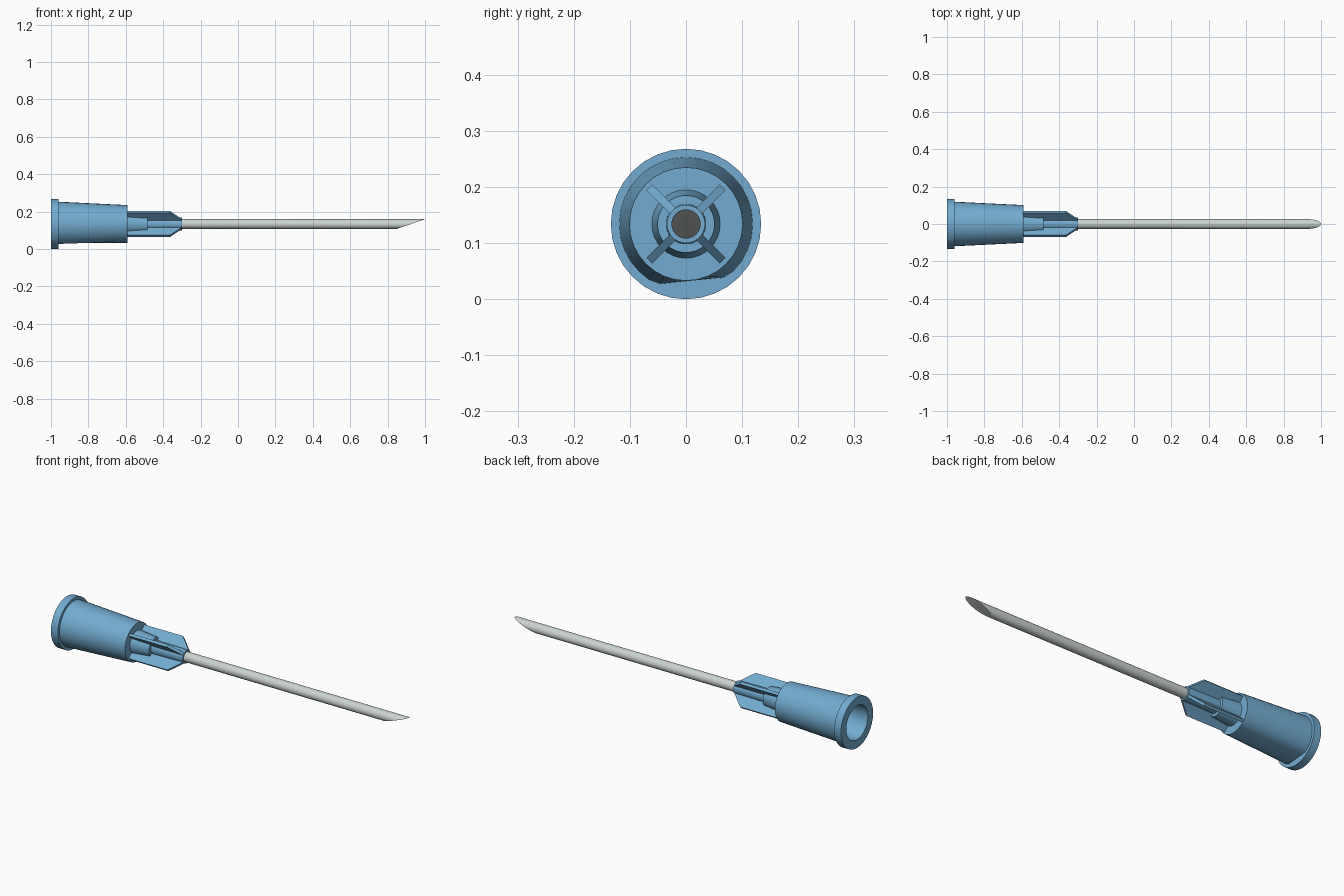
import bpy, bmesh, math
from mathutils import Matrix, Vector

if "Cube" in bpy.data.objects:
    bpy.data.objects.remove(bpy.data.objects["Cube"])

CZ = 0.134          # height of the long axis
SIDES = 32


def material(name, rgb):
    m = bpy.data.materials.new(name)
    m.diffuse_color = (*rgb, 1)
    m.use_nodes = True
    m.node_tree.nodes["Principled BSDF"].inputs["Base Color"].default_value = m.diffuse_color
    return m


blue = material("hub_blue", (0.17, 0.41, 0.63))
steel = material("steel_grey", (0.60, 0.65, 0.63))


def finish(name, bm, mat, angle=30):
    bmesh.ops.recalc_face_normals(bm, faces=bm.faces[:])
    me = bpy.data.meshes.new(name)
    bm.to_mesh(me)
    bm.free()
    me.materials.append(mat)
    ob = bpy.data.objects.new(name, me)
    ob.location.z = CZ
    bpy.context.collection.objects.link(ob)
    bpy.ops.object.select_all(action='DESELECT')
    ob.select_set(True)
    bpy.context.view_layer.objects.active = ob
    bpy.ops.object.shade_smooth_by_angle(angle=math.radians(angle))
    return ob


def lathe(profile, closed=False):
    """Turn (x, radius) points around the x axis; open ends get caps."""
    bm = bmesh.new()
    rings = []
    for x, r in profile:
        rings.append([bm.verts.new((x, r * math.sin(a), r * math.cos(a)))
                      for a in (2 * math.pi * i / SIDES for i in range(SIDES))])
    pairs = list(zip(rings, rings[1:]))
    if closed:
        pairs.append((rings[-1], rings[0]))
    else:
        bm.faces.new(rings[0])
        bm.faces.new(rings[-1])
    for a, b in pairs:
        for i in range(SIDES):
            j = (i + 1) % SIDES
            bm.faces.new((a[i], a[j], b[j], b[i]))
    return bm


# Rear flange around the socket opening
finish("flange", lathe([(-1, 0.09), (-1, 0.134), (-0.96, 0.134), (-0.96, 0.09)], True), blue)

# Tapered body with the open socket inside
body = lathe([(-0.62, 0.075), (-0.995, 0.09), (-0.96, 0.09), (-0.96, 0.119), (-0.59, 0.101)])
# Flattened patch under the rear edge of the body
p, q = Vector((-0.05, -0.107)), Vector((0.07, -0.095))
for v in body.verts:
    if abs(v.co.x + 0.96) < 0.001 and math.hypot(v.co.y, v.co.z) > 0.11 \
            and p.x < v.co.y < q.x and v.co.z < 0:
        t = (v.co.y - p.x) / (q.x - p.x)
        v.co.z = max(v.co.z, p.y + t * (q.y - p.y))
finish("body", body, blue)

# Stepped nose that grips the needle
finish("nose", lathe([(-0.60, 0.062), (-0.485, 0.051), (-0.485, 0.036), (-0.30, 0.034)]), blue)

# Two crossed plates forming four diagonal ribs
half = [(-0.60, 0.092), (-0.365, 0.092), (-0.302, 0.034)]
outline = half + [(x, -r) for x, r in reversed(half)]
for i, angle in enumerate((45, -45)):
    bm = bmesh.new()
    face = bm.faces.new([bm.verts.new((x, -0.007, r)) for x, r in outline])
    ext = bmesh.ops.extrude_face_region(bm, geom=[face])
    bmesh.ops.translate(bm, vec=(0, 0.014, 0),
                        verts=[g for g in ext["geom"] if isinstance(g, bmesh.types.BMVert)])
    bmesh.ops.rotate(bm, cent=(0, 0, 0), verts=bm.verts[:],
                     matrix=Matrix.Rotation(math.radians(angle), 3, 'X'))
    finish(f"rib_plate_{i + 1}", bm, blue)

# Needle with a slanted tip cut from below
needle = lathe([(-0.40, 0.026), (1.1, 0.026)])
cut = bmesh.ops.bisect_plane(needle, geom=needle.verts[:] + needle.edges[:] + needle.faces[:],
                             plane_co=(1.0, 0, 0.026), plane_no=(0.052, 0, -0.15),
                             clear_outer=True)
bmesh.ops.holes_fill(needle, edges=[e for e in needle.edges if e.is_boundary], sides=0)
finish("needle", needle, steel)
